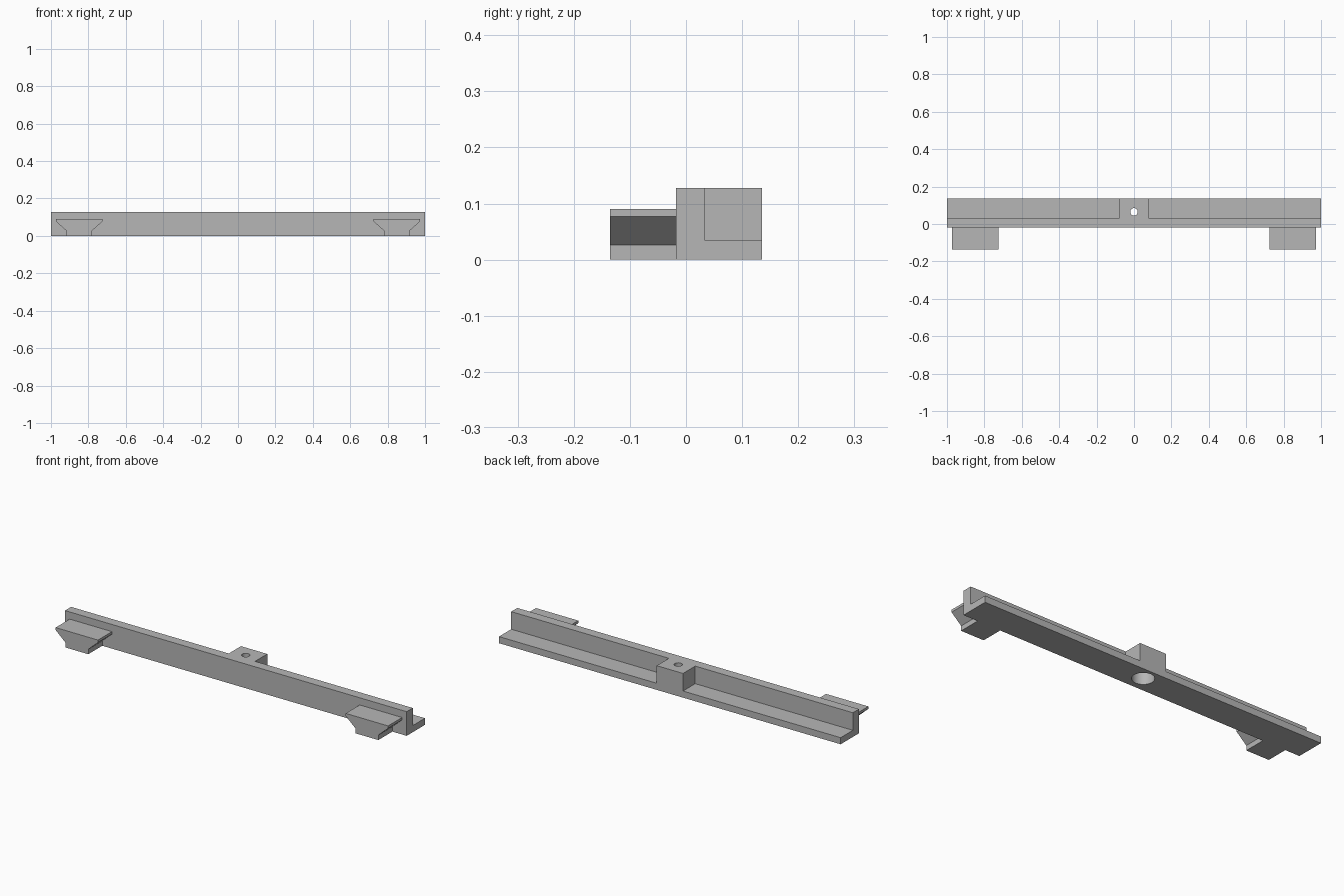
import bpy
import bmesh
from mathutils import Matrix, Vector

cube = bpy.data.objects.get("Cube")
if cube:
    bpy.data.objects.remove(cube, do_unlink=True)

# Single plain grey
grey = bpy.data.materials.new("plain_grey")
grey.use_nodes = True
colour = (0.47, 0.47, 0.47, 1)
grey.diffuse_color = colour
grey.node_tree.nodes["Principled BSDF"].inputs["Base Color"].default_value = colour

TOP = 0.128
FLANGE = 0.035
FRONT, WALL_BACK, BACK = -0.018, 0.033, 0.135
HOLE_Y = 0.065


def add_object(name, bm):
    bmesh.ops.recalc_face_normals(bm, faces=bm.faces)
    mesh = bpy.data.meshes.new(name)
    bm.to_mesh(mesh)
    bm.free()
    mesh.materials.append(grey)
    obj = bpy.data.objects.new(name, mesh)
    bpy.context.collection.objects.link(obj)
    return obj


def prism(name, points, offset):
    """Extrude a closed outline of 3D points along offset."""
    bm = bmesh.new()
    face = bm.faces.new([bm.verts.new(p) for p in points])
    result = bmesh.ops.extrude_face_region(bm, geom=[face], use_keep_orig=True)
    moved = [v for v in result["geom"] if isinstance(v, bmesh.types.BMVert)]
    bmesh.ops.translate(bm, verts=moved, vec=Vector(offset))
    return add_object(name, bm)


def side_prism(name, outline, half_length):
    return prism(name, [(-half_length, y, z) for y, z in outline], (2 * half_length, 0, 0))


def cutter(name, radius, low, high):
    bm = bmesh.new()
    bmesh.ops.create_cone(bm, cap_ends=True, segments=48, radius1=radius, radius2=radius,
                          depth=high - low,
                          matrix=Matrix.Translation((0, HOLE_Y, (low + high) / 2)))
    obj = add_object(name, bm)
    obj.hide_render = True
    return obj


# L-shaped rail: upright wall with a low flange behind it
rail = side_prism("rail", [(FRONT, 0), (BACK, 0), (BACK, FLANGE), (WALL_BACK, FLANGE),
                           (WALL_BACK, TOP), (FRONT, TOP)], 1)

# Central block on the flange
boss = side_prism("centre_boss", [(WALL_BACK, FLANGE), (BACK, FLANGE),
                                  (BACK, TOP), (WALL_BACK, TOP)], 0.077)

# Screw hole on top, wide counterbore from below
cutters = [cutter("screw_hole_cutter", 0.02, -0.05, 0.2),
           cutter("counterbore_cutter", 0.053, -0.05, 0.09)]
for part in (rail, boss):
    for tool in cutters:
        mod = part.modifiers.new(tool.name, "BOOLEAN")
        mod.operation = "DIFFERENCE"
        mod.solver = "EXACT"
        mod.object = tool
    bpy.ops.object.select_all(action="DESELECT")
    part.select_set(True)
    bpy.context.view_layer.objects.active = part
    for tool in cutters:
        bpy.ops.object.modifier_apply(modifier=tool.name)
    bpy.ops.object.shade_smooth_by_angle(angle=0.5)
for tool in cutters:
    bpy.data.objects.remove(tool, do_unlink=True)

# Flared dovetail feet on the front face
half = [(0.067, 0), (0.067, 0.026), (0.124, 0.077), (0.124, 0.09)]
outline = half + [(-x, z) for x, z in reversed(half)]
for side, centre in (("left", 0.849), ("right", -0.849)):
    prism(side + "_dovetail", [(centre + x, -0.135, z) for x, z in outline],
          (0, FRONT + 0.135, 0))
